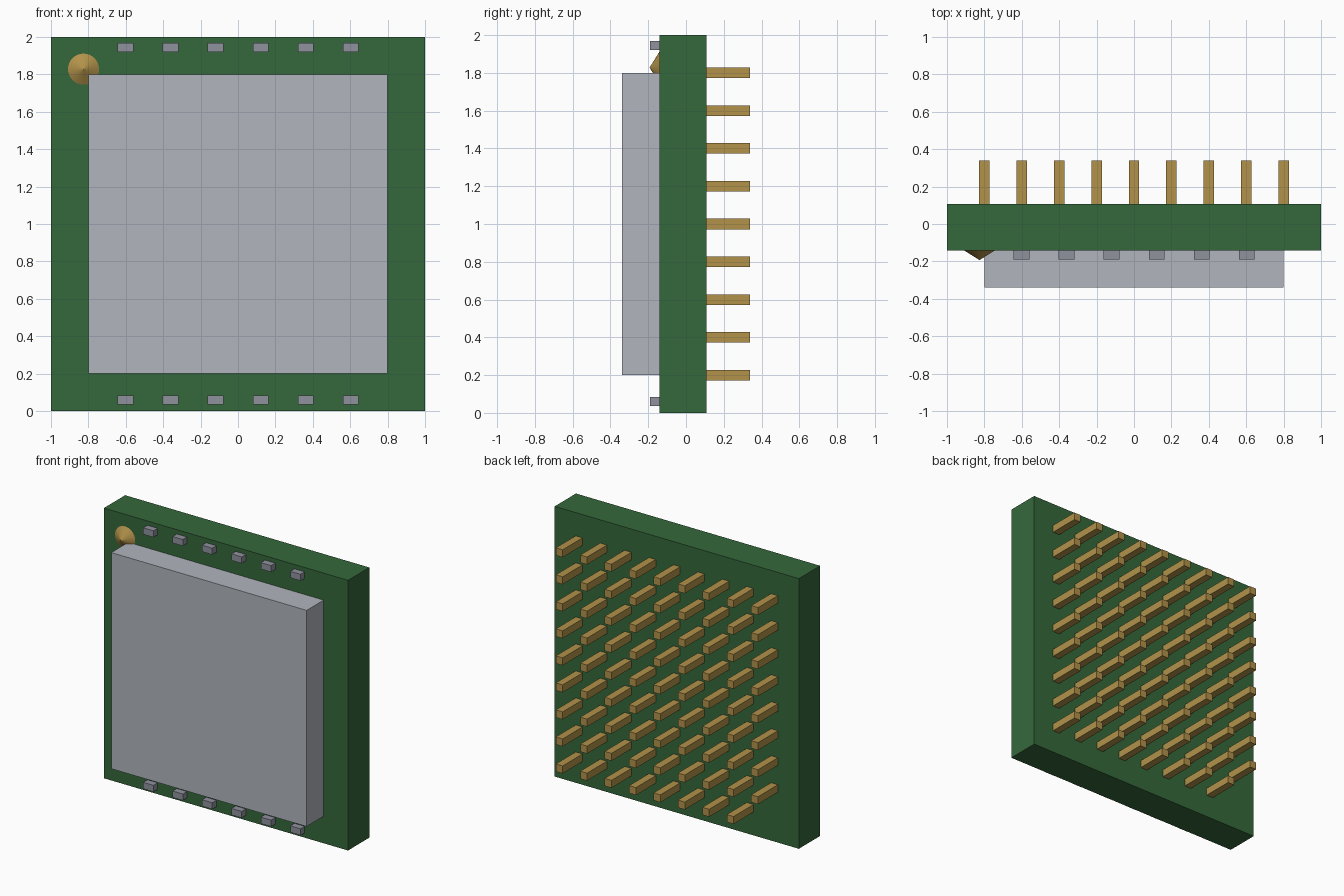
import bpy
import bmesh
from mathutils import Matrix, Vector

if "Cube" in bpy.data.objects:
    bpy.data.objects.remove(bpy.data.objects["Cube"])


def material(name, rgb):
    # display colour (0-255) converted to linear
    def lin(c):
        c /= 255
        return c / 12.92 if c <= 0.04045 else ((c + 0.055) / 1.055) ** 2.4
    m = bpy.data.materials.new(name)
    m.diffuse_color = (*[lin(c) for c in rgb], 1)
    m.use_nodes = True
    m.node_tree.nodes["Principled BSDF"].inputs["Base Color"].default_value = m.diffuse_color
    return m


GREEN = material("board_green", (53, 104, 59))
SILVER = material("lid_silver", (177, 181, 189))
GREY = material("component_grey", (144, 146, 158))
GOLD = material("contact_gold", (178, 146, 74))


def finish(name, bm, mat):
    mesh = bpy.data.meshes.new(name)
    bm.to_mesh(mesh)
    bm.free()
    mesh.materials.append(mat)
    obj = bpy.data.objects.new(name, mesh)
    bpy.context.collection.objects.link(obj)
    return obj


def box(name, x, y, z, mat):
    # box from (min, max) ranges
    bm = bmesh.new()
    mid = Vector([(a + b) / 2 for a, b in (x, y, z)])
    size = [b - a for a, b in (x, y, z)]
    bmesh.ops.create_cube(bm, size=1, matrix=Matrix.Translation(mid) @ Matrix.Diagonal((*size, 1)))
    return finish(name, bm, mat)


FRONT, BACK = -0.141, 0.108

# circuit board and metal lid
box("board", (-1, 1), (FRONT, BACK), (0, 2), GREEN)
box("lid", (-0.8, 0.8), (-0.34, FRONT), (0.2, 1.8), SILVER)

# small components in rows above and below the lid
for row, z in (("lower", 0.06), ("upper", 1.944)):
    for i in range(6):
        x = -0.602 + i * 0.241
        box(f"{row}_component_{i + 1}", (x - 0.042, x + 0.042), (-0.19, FRONT),
            (z - 0.024, z + 0.024), GREY)

# pin grid on the back, with one corner pin left out as a key
for col in range(9):
    for row in range(9):
        if col == 0 and row == 0:
            continue
        x, z = -0.8 + col * 0.2, 0.2 + row * 0.2
        box(f"pin_{col + 1}_{row + 1}", (x - 0.028, x + 0.028), (BACK, 0.34),
            (z - 0.028, z + 0.028), GOLD)

# gold corner marker: shallow cone pointing forward
bm = bmesh.new()
depth = 0.052
bmesh.ops.create_cone(bm, cap_ends=True, segments=32, radius1=0.083, radius2=0, depth=depth,
                      matrix=Matrix.Translation((-0.826, FRONT - depth / 2, 1.828))
                      @ Matrix.Rotation(1.5707963, 4, 'X'))
bmesh.ops.remove_doubles(bm, verts=bm.verts, dist=1e-5)
finish("corner_marker", bm, GOLD)
